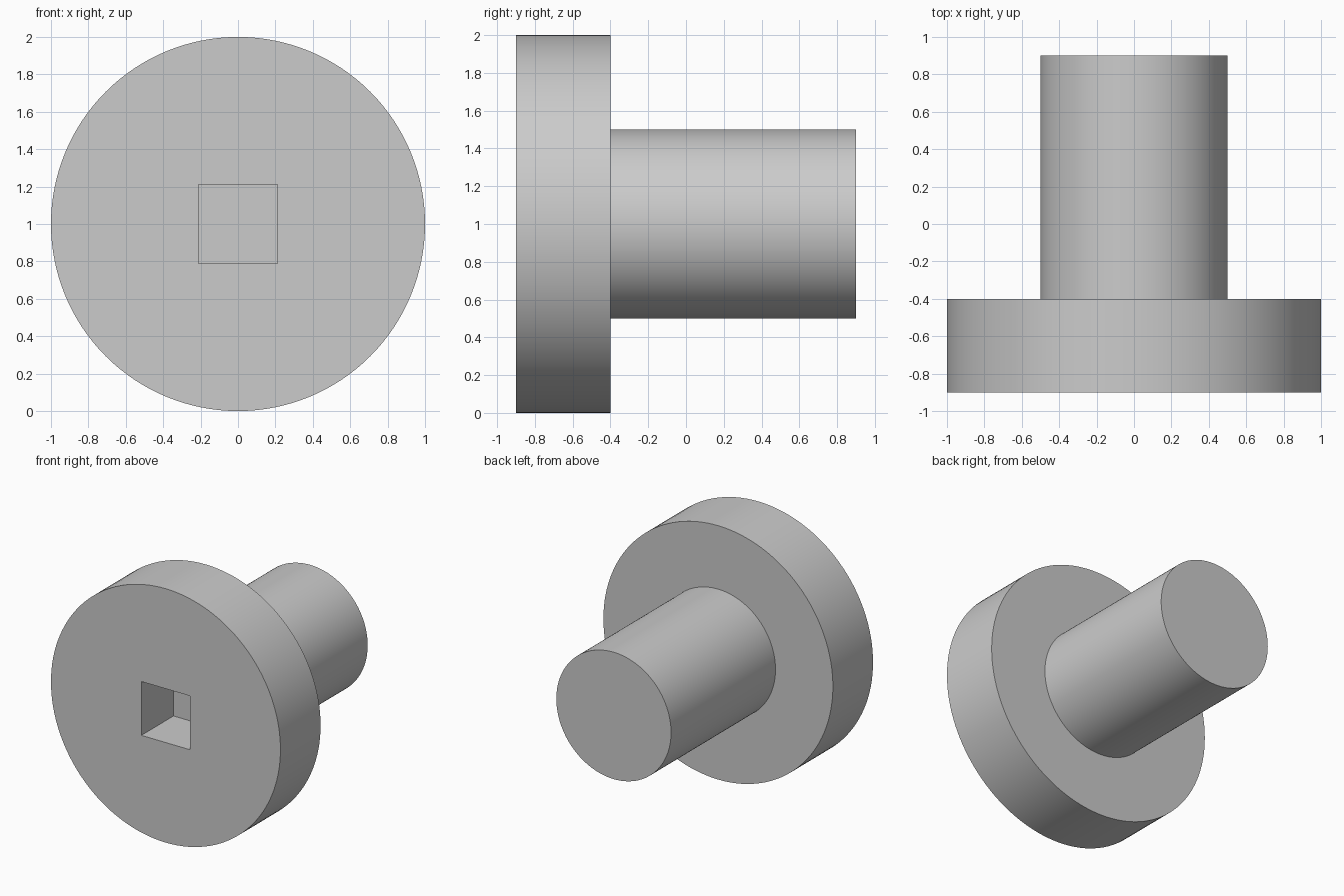
import bpy
import bmesh
import math
from mathutils import Matrix, Vector

if "Cube" in bpy.data.objects:
    bpy.data.objects.remove(bpy.data.objects["Cube"], do_unlink=True)

SEGMENTS = 128
CENTRE_Z = 1.0

grey = bpy.data.materials.new("plain grey")
grey.use_nodes = True
colour = (0.6, 0.6, 0.6, 1)
grey.diffuse_color = colour
grey.node_tree.nodes["Principled BSDF"].inputs["Base Color"].default_value = colour


def add_object(name, bm):
    bmesh.ops.recalc_face_normals(bm, faces=bm.faces)
    mesh = bpy.data.meshes.new(name)
    bm.to_mesh(mesh)
    bm.free()
    mesh.materials.append(grey)
    obj = bpy.data.objects.new(name, mesh)
    bpy.context.collection.objects.link(obj)
    return obj


# Flanged head and shaft: (radius, y) steps turned about the y axis
profile = [(0, -0.9), (1, -0.9), (1, -0.4), (0.5, -0.4), (0.5, 0.9), (0, 0.9)]
bm = bmesh.new()
rings = []
for radius, y in profile[1:-1]:
    ring = []
    for i in range(SEGMENTS):
        a = math.tau * i / SEGMENTS
        ring.append(bm.verts.new((radius * math.cos(a), y, CENTRE_Z + radius * math.sin(a))))
    rings.append(ring)
for lower, upper in zip(rings, rings[1:]):
    for i in range(SEGMENTS):
        j = (i + 1) % SEGMENTS
        bm.faces.new((lower[i], lower[j], upper[j], upper[i]))
bm.faces.new(rings[0])
bm.faces.new(rings[-1])
body = add_object("flanged_pin", bm)

# Blind square socket in the front face
bm = bmesh.new()
bmesh.ops.create_cube(bm, size=1, matrix=Matrix.Translation(Vector((0, -0.75, CENTRE_Z)))
                      @ Matrix.Diagonal((0.424, 0.5, 0.424, 1)))
cutter = add_object("socket_cutter", bm)
cutter.hide_render = True

cut = body.modifiers.new("square socket", "BOOLEAN")
cut.operation = "DIFFERENCE"
cut.solver = "EXACT"
cut.object = cutter

bpy.ops.object.select_all(action="DESELECT")
body.select_set(True)
bpy.context.view_layer.objects.active = body
bpy.ops.object.modifier_apply(modifier=cut.name)
bpy.data.objects.remove(cutter, do_unlink=True)
bpy.ops.object.shade_smooth_by_angle(angle=math.radians(30))
